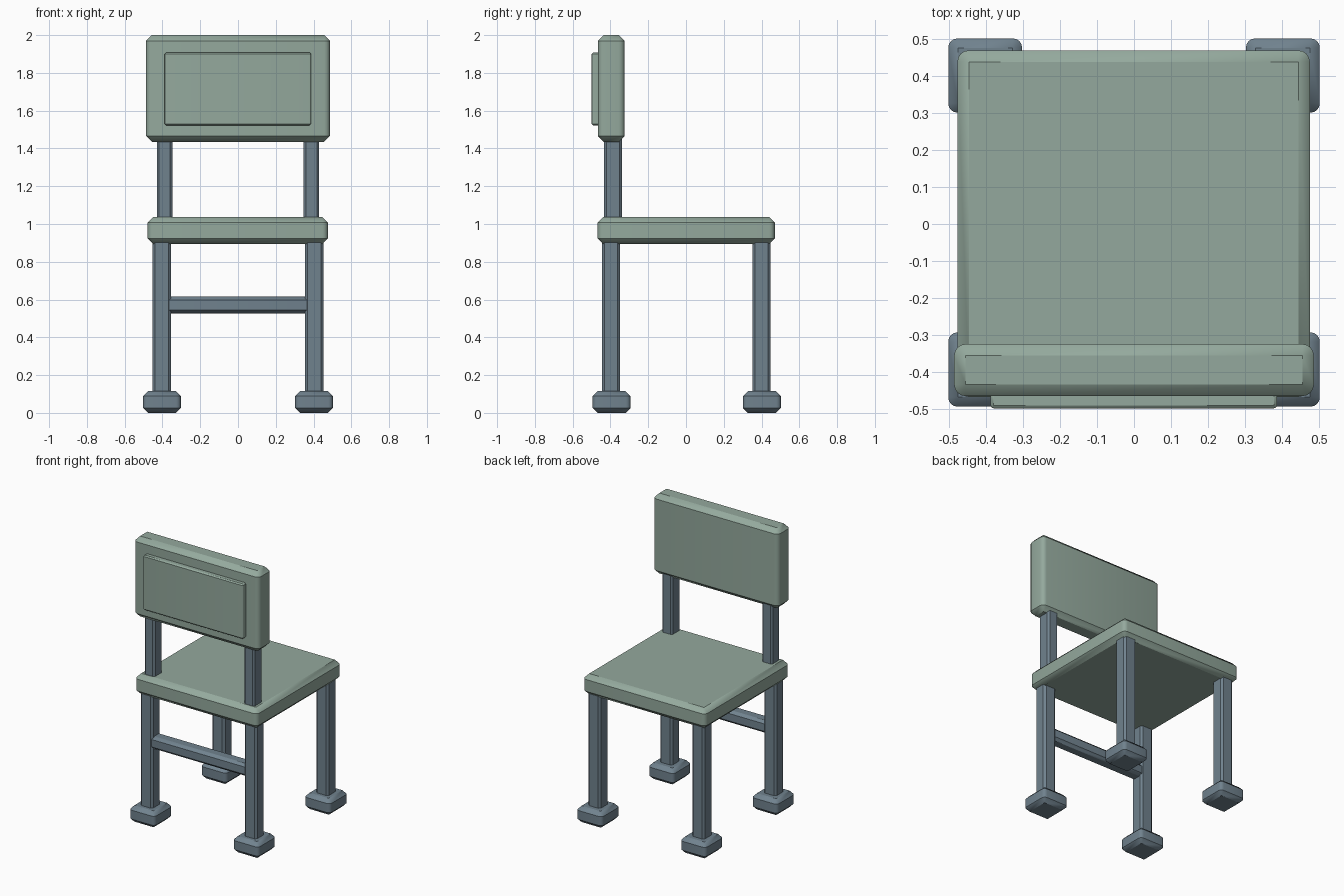
import bpy, bmesh, math

if "Cube" in bpy.data.objects:
    bpy.data.objects.remove(bpy.data.objects["Cube"])


def material(name, rgb):
    m = bpy.data.materials.new(name)
    m.diffuse_color = (*rgb, 1.0)
    m.use_nodes = True
    m.node_tree.nodes["Principled BSDF"].inputs["Base Color"].default_value = m.diffuse_color
    return m


GREEN = material("sage green", (0.296, 0.397, 0.337))
BLUE = material("slate blue", (0.162, 0.223, 0.270))


def block(name, mat, x, y, z, corner, chamfer, steps=4):
    """Box over the x, y, z ranges with rounded upright edges and chamfered top and bottom."""
    bm = bmesh.new()
    (x0, x1), (y0, y1), (z0, z1) = x, y, z
    levels = [(z0, 0), (z1, 0)]
    if chamfer:
        levels = [(z0, chamfer), (z0 + chamfer, 0), (z1 - chamfer, 0), (z1, chamfer)]
    rings = []
    for h, inset in levels:
        r = max(corner - inset, 0.0)
        d = inset + r
        centres = [(x1 - d, y1 - d), (x0 + d, y1 - d), (x0 + d, y0 + d), (x1 - d, y0 + d)]
        ring = []
        for q, (cx, cy) in enumerate(centres):
            for i in range(steps + 1):
                a = math.pi / 2 * (q + i / steps)
                ring.append(bm.verts.new((cx + r * math.cos(a), cy + r * math.sin(a), h)))
        rings.append(ring)
    n = len(rings[0])
    for lo, hi in zip(rings, rings[1:]):
        for i in range(n):
            j = (i + 1) % n
            bm.faces.new((lo[i], lo[j], hi[j], hi[i]))
    bm.faces.new(rings[0][::-1])
    bm.faces.new(rings[-1])
    bmesh.ops.remove_doubles(bm, verts=bm.verts[:], dist=1e-5)
    bmesh.ops.recalc_face_normals(bm, faces=bm.faces[:])
    me = bpy.data.meshes.new(name)
    bm.to_mesh(me)
    bm.free()
    me.materials.append(mat)
    ob = bpy.data.objects.new(name, me)
    bpy.context.collection.objects.link(ob)
    bpy.ops.object.select_all(action='DESELECT')
    ob.select_set(True)
    bpy.context.view_layer.objects.active = ob
    bpy.ops.object.shade_smooth_by_angle(angle=math.radians(30))
    return ob


def around(c, size):
    return (c - size / 2, c + size / 2)


# Seat and backrest with its raised panel
block("seat", GREEN, (-0.478, 0.476), (-0.468, 0.47), (0.893, 1.038), 0.03, 0.031)
block("backrest", GREEN, (-0.487, 0.487), (-0.466, -0.325), (1.435, 2.0), 0.031, 0.031)
block("backrest_panel", GREEN, (-0.388, 0.387), (-0.499, -0.455), (1.522, 1.908), 0.008, 0.008)

# Legs, feet and backrest posts on both sides
for side, s in (("left", -1), ("right", 1)):
    for end, leg_y, foot_y in (("front", -0.397, -0.394), ("rear", 0.40, 0.402)):
        block(f"{end}_{side}_leg", BLUE, around(s * 0.404, 0.098), around(leg_y, 0.097),
              (0.09, 0.92), 0.014, 0, 1)
        block(f"{end}_{side}_foot", BLUE, around(s * 0.403, 0.2), around(foot_y, 0.201),
              (0.0, 0.115), 0.025, 0.026)
    block(f"{side}_backrest_post", BLUE, around(s * 0.388, 0.082), around(-0.387, 0.094),
          (1.0, 1.46), 0.012, 0, 1)

# Rail between the legs below the backrest
block("leg_rail", BLUE, (-0.38, 0.38), around(-0.397, 0.088), (0.527, 0.615), 0.005, 0.018)
